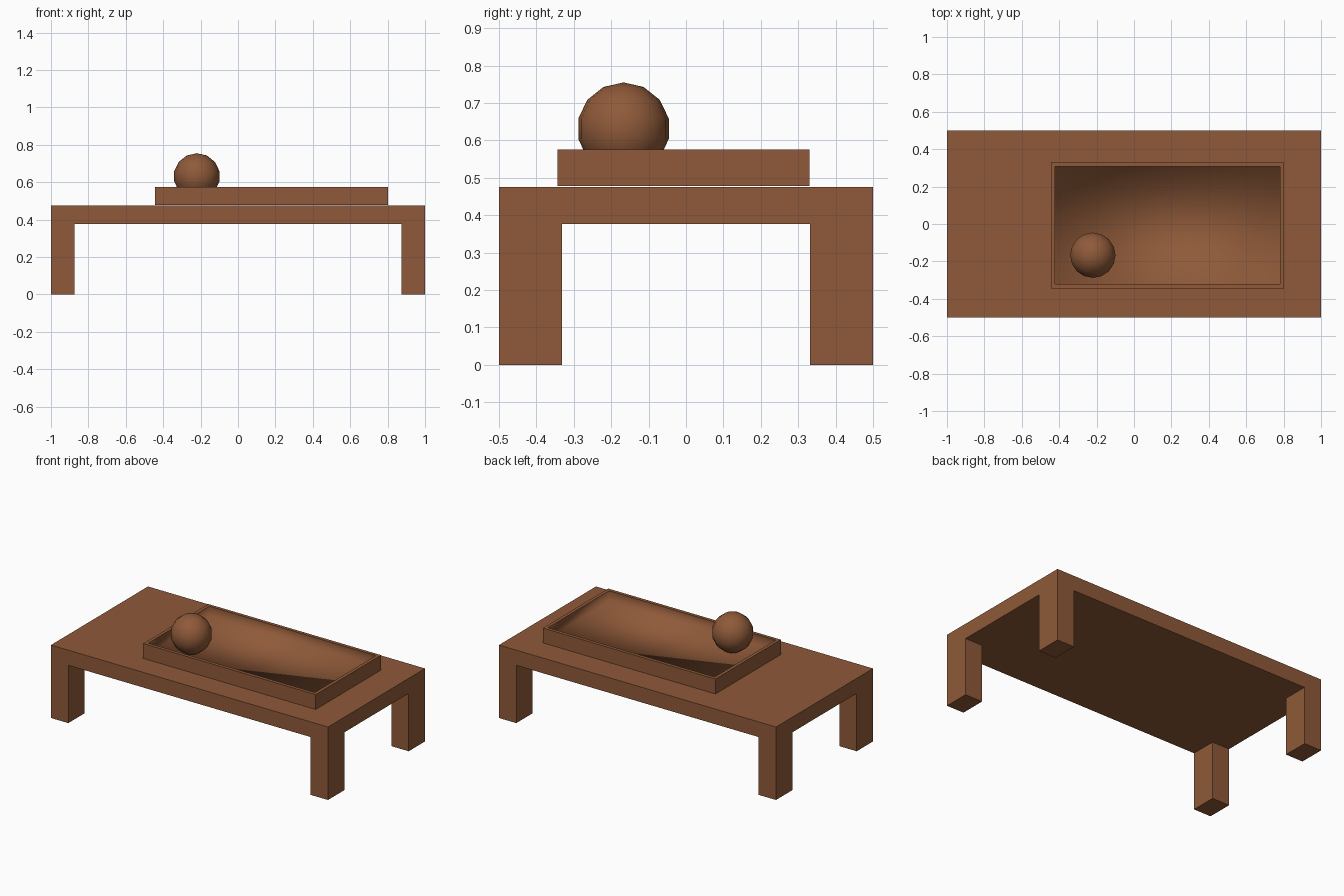
import bpy, bmesh
from mathutils import Vector, Matrix

if "Cube" in bpy.data.objects:
    bpy.data.objects.remove(bpy.data.objects["Cube"])

wood = bpy.data.materials.new("brown wood")
wood.diffuse_color = (0.275, 0.102, 0.041, 1)
wood.use_nodes = True
wood.node_tree.nodes["Principled BSDF"].inputs["Base Color"].default_value = wood.diffuse_color


def finish(name, bm):
    bmesh.ops.recalc_face_normals(bm, faces=bm.faces)
    mesh = bpy.data.meshes.new(name)
    bm.to_mesh(mesh)
    bm.free()
    mesh.materials.append(wood)
    obj = bpy.data.objects.new(name, mesh)
    bpy.context.collection.objects.link(obj)
    return obj


def box(lo, hi):
    lo, hi = Vector(lo), Vector(hi)
    bm = bmesh.new()
    bmesh.ops.create_cube(bm, size=1)
    bmesh.ops.scale(bm, vec=hi - lo, verts=bm.verts)
    bmesh.ops.translate(bm, vec=(lo + hi) / 2, verts=bm.verts)
    return bm


def extrude_z(bm, faces, dz):
    new = bmesh.ops.extrude_discrete_faces(bm, faces=faces)["faces"]
    verts = list({v for f in new for v in f.verts})
    bmesh.ops.translate(bm, vec=(0, 0, dz), verts=verts)
    return new


# Table: slab cut into a grid, corner cells pulled down into legs
LEG_X, LEG_Y, UNDER, TOP = 0.875, 0.332, 0.377, 0.476
bm = box((-1, -0.5, UNDER), (1, 0.5, TOP))
for s in (-1, 1):
    for co, no in (((s * LEG_X, 0, 0), (1, 0, 0)), ((0, s * LEG_Y, 0), (0, 1, 0))):
        bmesh.ops.bisect_plane(bm, geom=bm.verts[:] + bm.edges[:] + bm.faces[:],
                               plane_co=co, plane_no=no)
bm.normal_update()
corners = []
for f in bm.faces:
    c = f.calc_center_median()
    if f.normal.z < -0.9 and abs(c.x) > LEG_X and abs(c.y) > LEG_Y:
        corners.append(f)
extrude_z(bm, corners, -UNDER)
finish("table", bm)

# Tray: thin-walled open box with a softly shaded hollow
bm = box((-0.444, -0.344, 0.478), (0.802, 0.33, 0.575))
bm.normal_update()
top = max(bm.faces, key=lambda f: f.calc_center_median().z)
bmesh.ops.inset_region(bm, faces=[top], thickness=0.031)
floor = extrude_z(bm, [top], -0.067)[0]
hollow = {floor} | {f for e in floor.edges for f in e.link_faces}
for f in hollow:
    f.smooth = True
for e in bm.edges:
    e.smooth = all(f in hollow for f in e.link_faces)
finish("tray", bm)

# Ball resting in the front left corner of the tray
bm = bmesh.new()
bmesh.ops.create_uvsphere(bm, u_segments=16, v_segments=7, radius=0.124,
                          matrix=Matrix.Translation((-0.22, -0.167, 0.631)))
for f in bm.faces:
    f.smooth = True
finish("ball", bm)
